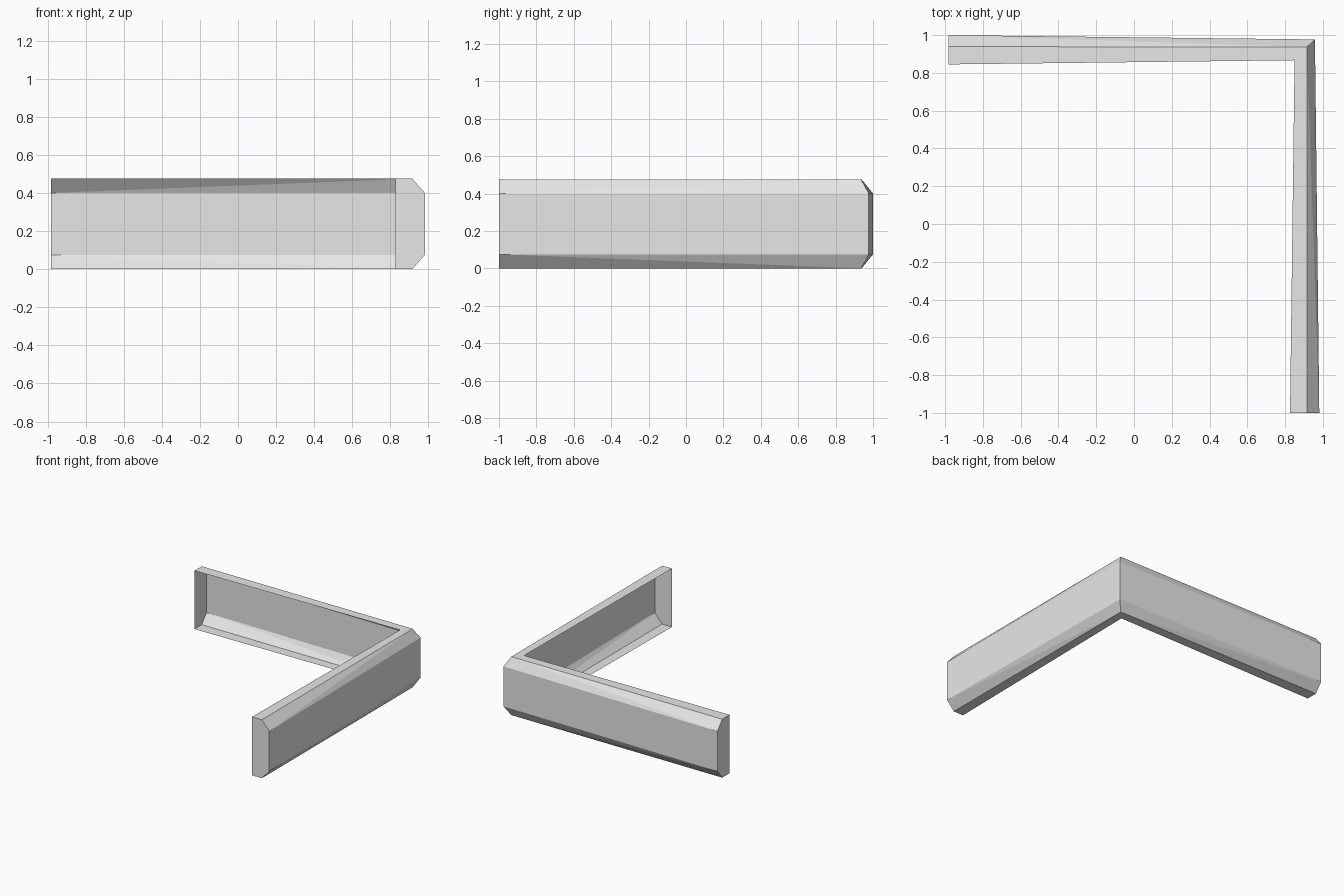
import bpy, bmesh

cube = bpy.data.objects.get("Cube")
if cube:
    bpy.data.objects.remove(cube, do_unlink=True)

# Plain grey material
grey = bpy.data.materials.new("light_grey")
grey.use_nodes = True
colour = (0.8, 0.8, 0.8, 1)
grey.diffuse_color = colour
grey.node_tree.nodes["Principled BSDF"].inputs["Base Color"].default_value = colour

HEIGHT, BEVEL = 0.475, 0.075

# Plan positions of the inner rim, bevel line and outer wall along the L
far_end = [(-0.983, 0.845), (-0.983, 0.939), (-0.983, 1.0)]
corner = [(0.85, 0.867), (0.915, 0.937), (0.958, 0.977)]
near_end = [(0.826, -1.0), (0.915, -1.0), (0.981, -1.0)]

bm = bmesh.new()


def section(plan):
    """Open bevelled channel section, bottom rim round to top rim."""
    inner, mid, outer = plan
    profile = [(inner, 0), (mid, 0), (outer, BEVEL),
               (outer, HEIGHT - BEVEL), (mid, HEIGHT), (inner, HEIGHT)]
    return [bm.verts.new((*xy, z)) for xy, z in profile]


rings = [section(p) for p in (far_end, corner, near_end)]

# Two arms meeting in a mitre; the inner side stays open
for a, b in zip(rings, rings[1:]):
    for j in range(5):
        face = bm.faces.new((a[j], a[j + 1], b[j + 1], b[j]))
        if j in (1, 3):
            # Twisted bevels fold from the arm's outer end to the mitre
            end, mitre = (a, b) if b is rings[1] else (b, a)
            low, high = (2, 1) if j == 1 else (3, 4)
            bmesh.utils.face_split(face, end[low], mitre[high])

# End caps
bm.faces.new(reversed(rings[0]))
bm.faces.new(rings[2])

mesh = bpy.data.meshes.new("corner_trim")
bm.to_mesh(mesh)
bm.free()
mesh.materials.append(grey)
trim = bpy.data.objects.new("corner_trim", mesh)
bpy.context.collection.objects.link(trim)
